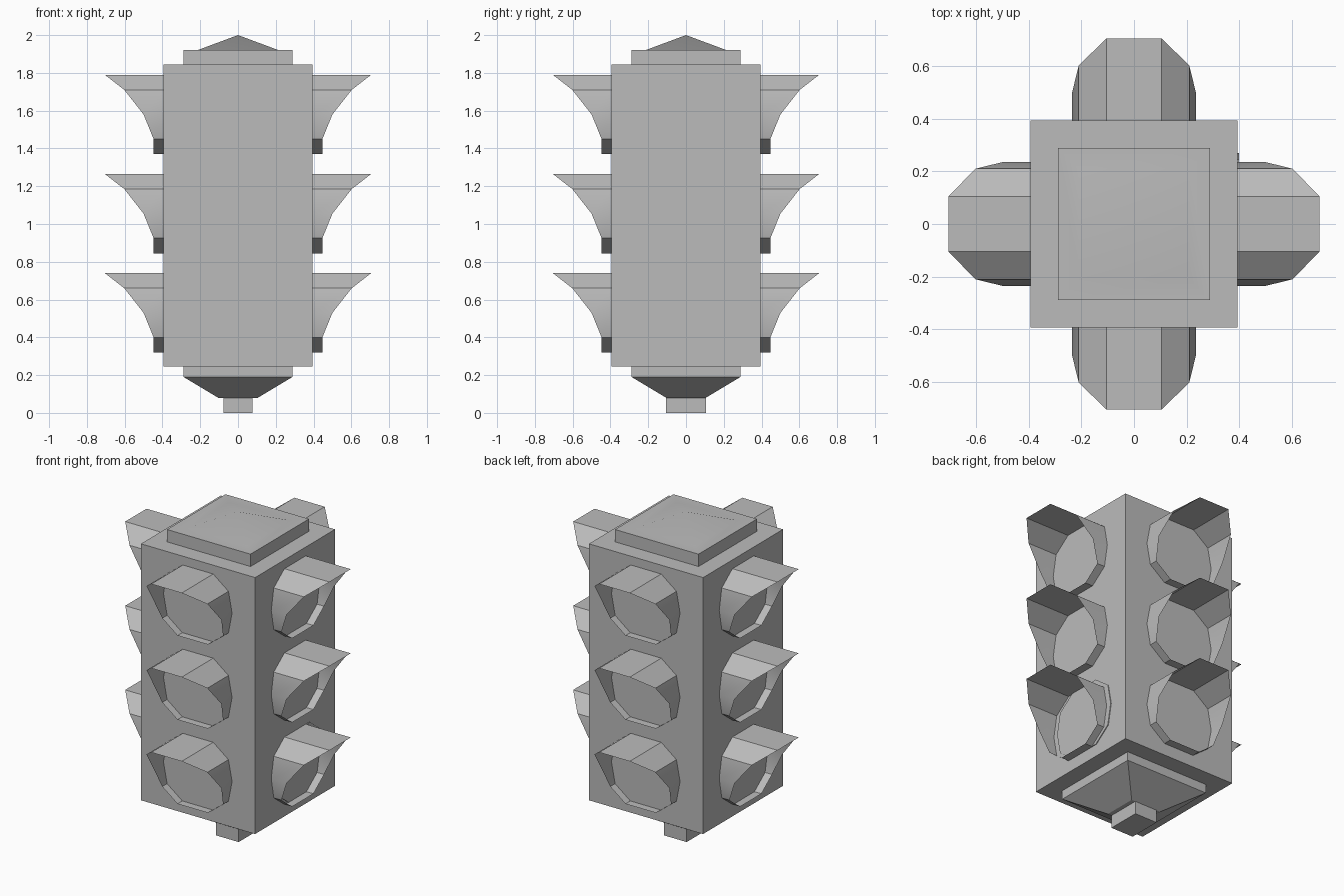
import bpy, bmesh
from math import radians
from mathutils import Matrix

cube = bpy.data.objects.get("Cube")
if cube:
    bpy.data.objects.remove(cube, do_unlink=True)

grey = bpy.data.materials.new("housing grey")
grey.use_nodes = True
colour = (0.5, 0.5, 0.5, 1)
grey.diffuse_color = colour
grey.node_tree.nodes["Principled BSDF"].inputs["Base Color"].default_value = colour


def finish(name, bm):
    bmesh.ops.recalc_face_normals(bm, faces=bm.faces)
    mesh = bpy.data.meshes.new(name)
    bm.to_mesh(mesh)
    bm.free()
    mesh.materials.append(grey)
    obj = bpy.data.objects.new(name, mesh)
    bpy.context.collection.objects.link(obj)
    bpy.ops.object.select_all(action='DESELECT')
    obj.select_set(True)
    bpy.context.view_layer.objects.active = obj
    bpy.ops.object.shade_smooth_by_angle(angle=radians(30))
    return obj


def bridge(bm, a, b):
    for i in range(len(a)):
        j = (i + 1) % len(a)
        bm.faces.new((a[i], a[j], b[j], b[i]))


def stack(name, levels, apex=None):
    """Stacked rectangles (half x, half y, z), closed by a cap or an apex."""
    bm = bmesh.new()
    rings = [[bm.verts.new((sx * hx, sy * hy, z))
              for sx, sy in ((-1, -1), (1, -1), (1, 1), (-1, 1))]
             for hx, hy, z in levels]
    for a, b in zip(rings, rings[1:]):
        bridge(bm, a, b)
    bm.faces.new(rings[0])
    if apex:
        tip = bm.verts.new((0, 0, apex))
        for i in range(4):
            bm.faces.new((rings[-1][i], rings[-1][(i + 1) % 4], tip))
    else:
        bm.faces.new(rings[-1])
    return finish(name, bm)


# Housing, roof cap, tapered base and mounting stub
W = 0.394
stack("housing", [(W, W, 0.245), (W, W, 1.845)])
stack("roof_cap", [(0.288, 0.288, 1.845), (0.288, 0.288, 1.922),
                   (0.21, 0.21, 1.922)], apex=2.0)
stack("tapered_base", [(0.105, 0.105, 0.08), (0.288, 0.288, 0.19),
                       (0.288, 0.288, 0.245)])
stack("mounting_stub", [(0.078, 0.105, 0), (0.078, 0.105, 0.08)])

# Ten-sided signal outline: across, up, and how far the hood reaches out
half = [(0.105, 0.21, 0.705), (0.21, 0.13, 0.602), (0.235, 0, 0.50),
        (0.21, -0.13, 0.447), (0.105, -0.21, 0.447)]
outline = half + [(-x, z, d) for x, z, d in reversed(half)]


def signal(side, turn, level, z, shift):
    place = Matrix.Rotation(turn, 4, 'Z') @ Matrix.Translation((0, 0, z))
    # Open visor with a slanted front rim
    bm = bmesh.new()
    back = [bm.verts.new((x, -W, h)) for x, h, d in outline]
    rim = [bm.verts.new((x, -d, h)) for x, h, d in outline]
    bridge(bm, back, rim)
    # Make the visor wall face outwards
    bm.transform(place)
    finish(f"{side}_{level}_hood", bm)
    # Flat lens plate just proud of the housing
    bm = bmesh.new()
    inner = [bm.verts.new((x + shift, -W, h)) for x, h, d in outline]
    outer = [bm.verts.new((x + shift, -W - 0.005, h)) for x, h, d in outline]
    bridge(bm, inner, outer)
    bm.faces.new(outer)
    bm.transform(place)
    finish(f"{side}_{level}_lens", bm)


for i, side in enumerate(("front", "left", "back", "right")):
    for level, z in (("lower", 0.53), ("middle", 1.055), ("upper", 1.58)):
        # One lens sits slightly off centre
        shift = 0.035 if (side, level) == ("left", "lower") else 0
        signal(side, radians(90 * i), level, z, shift)
